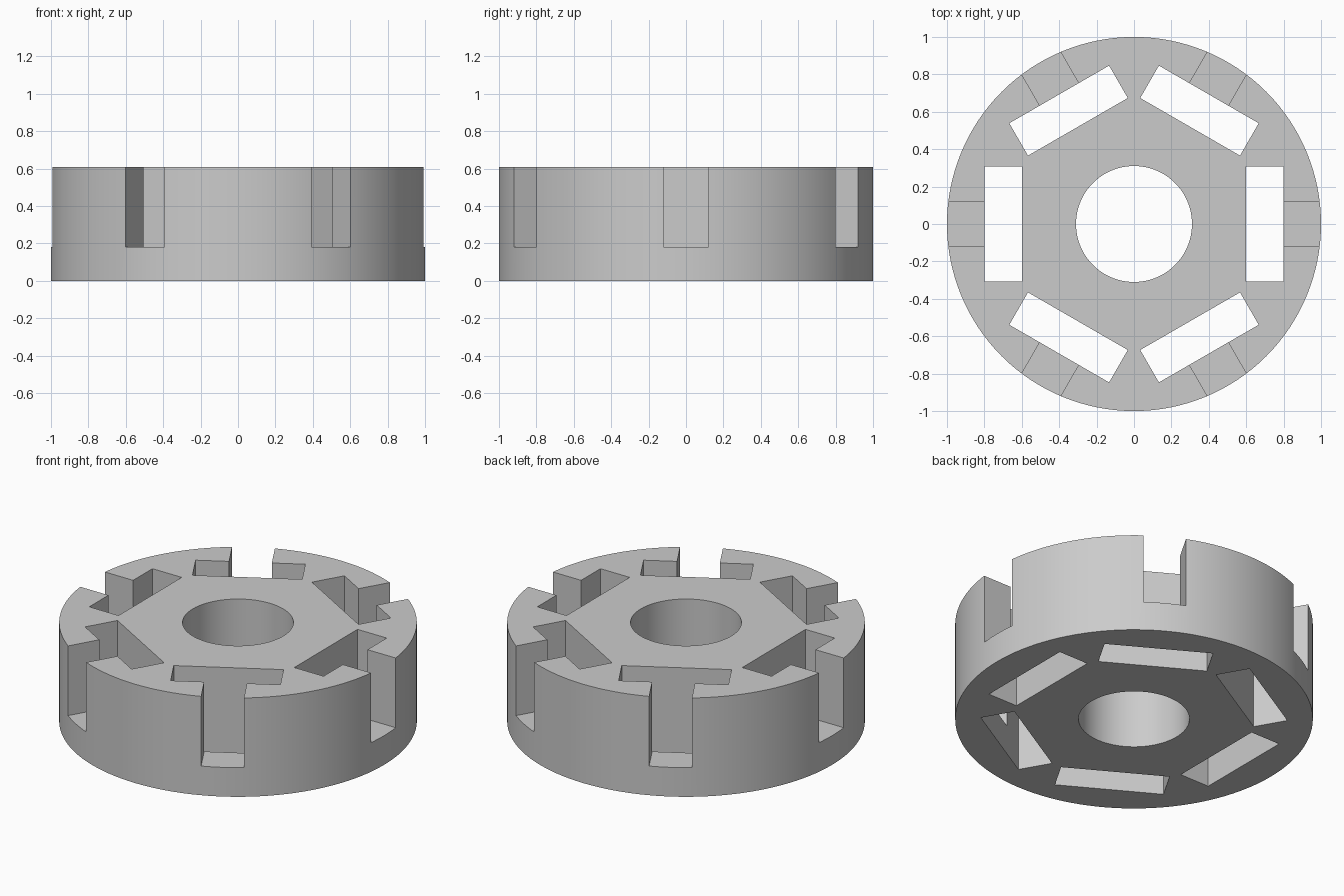
import bpy, bmesh
from math import radians
from mathutils import Matrix, Vector

if "Cube" in bpy.data.objects:
    bpy.data.objects.remove(bpy.data.objects["Cube"])

HEIGHT, FLOOR = 0.61, 0.18


def make_object(name, bm):
    bmesh.ops.recalc_face_normals(bm, faces=bm.faces)
    mesh = bpy.data.meshes.new(name)
    bm.to_mesh(mesh)
    bm.free()
    obj = bpy.data.objects.new(name, mesh)
    bpy.context.collection.objects.link(obj)
    return obj


def add_cylinder(bm, radius, z0, z1, sides=128):
    bmesh.ops.create_cone(bm, cap_ends=True, segments=sides, radius1=radius, radius2=radius,
                          depth=z1 - z0, matrix=Matrix.Translation((0, 0, (z0 + z1) / 2)))


def add_box_ring(bm, x0, x1, half_width, z0, z1, count=6):
    size = Vector((x1 - x0, 2 * half_width, z1 - z0, 1))
    centre = Matrix.Translation(((x0 + x1) / 2, 0, (z0 + z1) / 2))
    for i in range(count):
        turn = Matrix.Rotation(radians(360 * i / count), 4, 'Z')
        bmesh.ops.create_cube(bm, size=1, matrix=turn @ centre @ Matrix.Diagonal(size))


# Solid disc
bm = bmesh.new()
add_cylinder(bm, 1.0, 0, HEIGHT)
disc = make_object("slotted_disc", bm)

# Through cuts: central bore and six rectangular pockets
bm = bmesh.new()
add_cylinder(bm, 0.31, -0.2, HEIGHT + 0.2)
add_box_ring(bm, 0.6, 0.8, 0.308, -0.2, HEIGHT + 0.2)
through_cutter = make_object("through_cutter", bm)

# Rim notches, open at the top and into the pockets
bm = bmesh.new()
add_box_ring(bm, 0.7, 1.2, 0.12, FLOOR, HEIGHT + 0.2)
notch_cutter = make_object("notch_cutter", bm)

bpy.context.view_layer.objects.active = disc
disc.select_set(True)
for cutter in (through_cutter, notch_cutter):
    cutter.hide_render = True
    cut = disc.modifiers.new(cutter.name, 'BOOLEAN')
    cut.operation, cut.solver, cut.object = 'DIFFERENCE', 'EXACT', cutter
    bpy.ops.object.modifier_apply(modifier=cut.name)
    bpy.data.objects.remove(cutter)

bpy.ops.object.shade_smooth_by_angle(angle=radians(30))
